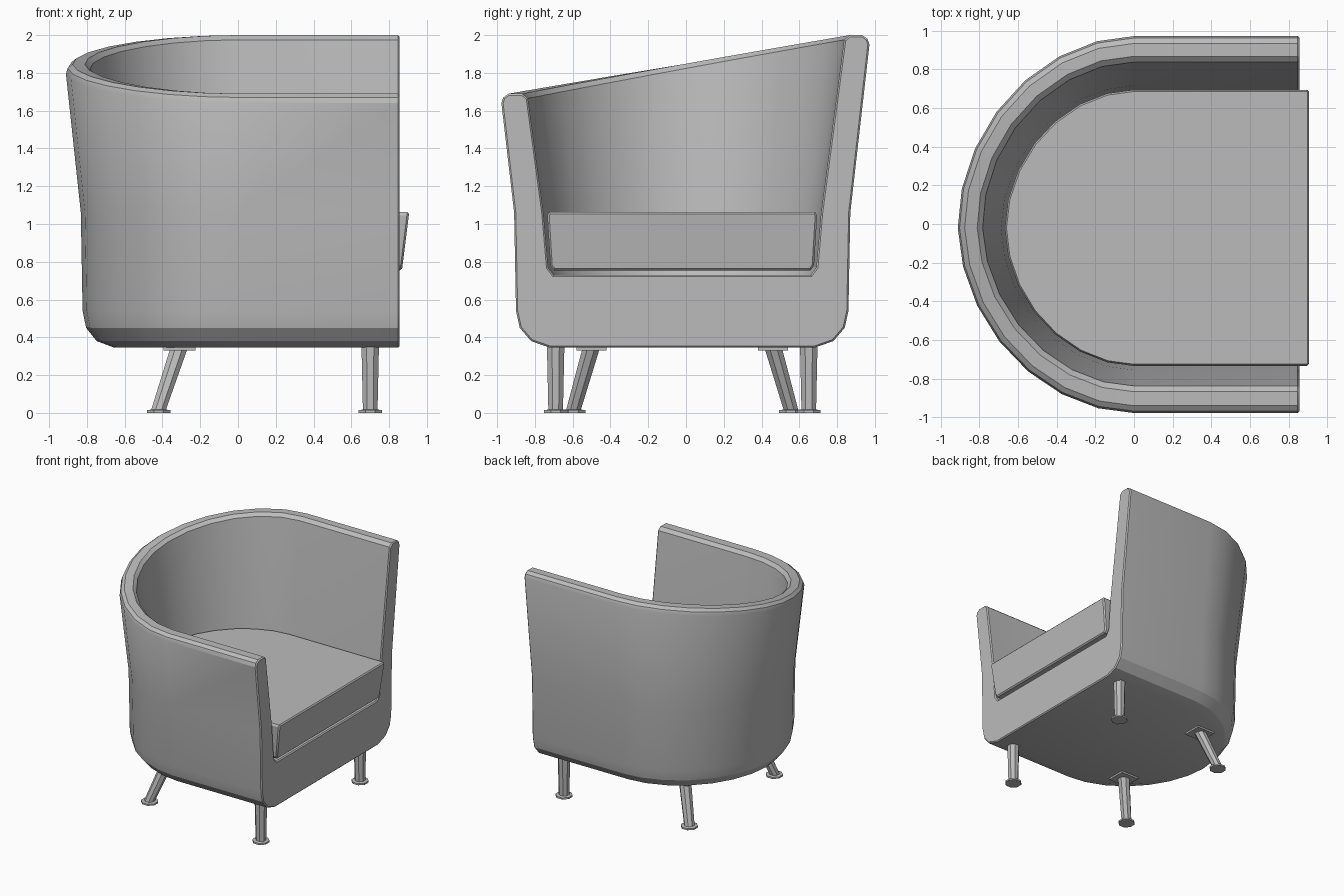
import bpy, bmesh, math
from mathutils import Vector

if "Cube" in bpy.data.objects:
    bpy.data.objects.remove(bpy.data.objects["Cube"], do_unlink=True)

grey = bpy.data.materials.new("grey")
grey.use_nodes = True
grey.diffuse_color = (0.5, 0.5, 0.5, 1)
grey.node_tree.nodes["Principled BSDF"].inputs["Base Color"].default_value = (0.5, 0.5, 0.5, 1)

MID_Y = -0.02      # centre line of the chair
SQUASH = 0.935     # depth of the rounded back relative to its half width
ARC_STEPS = 14


def finish(name, bm, angle):
    bmesh.ops.recalc_face_normals(bm, faces=bm.faces)
    mesh = bpy.data.meshes.new(name)
    bm.to_mesh(mesh)
    bm.free()
    obj = bpy.data.objects.new(name, mesh)
    bpy.context.collection.objects.link(obj)
    mesh.materials.append(grey)
    bpy.ops.object.select_all(action='DESELECT')
    obj.select_set(True)
    bpy.context.view_layer.objects.active = obj
    bpy.ops.object.shade_smooth_by_angle(angle=math.radians(angle))
    return obj


def signed_power(v, p):
    return math.copysign(abs(v) ** p, v)


def stations():
    """Directions round the U, from one front end to the other."""
    dirs = [(0, 1, True)]
    for i in range(ARC_STEPS + 1):
        a = math.pi / 2 + math.pi * i / ARC_STEPS
        c, s = math.cos(a), math.sin(a)
        if abs(c) < 1e-6:
            c = 0
        dirs.append((signed_power(c, 1.05), signed_power(s, 1.05), False))
    return dirs + [(0, -1, True)]


def u_loft(profile, front_x):
    """Loft a (radius, z) profile round the U; returns bmesh and front face."""
    bm = bmesh.new()
    rows = []
    for dx, dy, is_front in stations():
        row = []
        for r, z in profile(dy):
            x = front_x(z) if is_front else dx * r * SQUASH
            row.append(bm.verts.new((x, MID_Y + dy * r, z)))
        rows.append(row)
    for a, b in zip(rows, rows[1:]):
        for i in range(len(a) - 1):
            bm.faces.new((a[i], b[i], b[i + 1], a[i + 1]))
    bm.faces.new([row[0] for row in rows])
    bm.faces.new([row[-1] for row in rows])
    front = bm.faces.new(rows[0] + rows[-1][::-1])
    bmesh.ops.recalc_face_normals(bm, faces=bm.faces)
    return bm, front


# Upholstered shell: floor, flared wall and sloping rounded rim
def shell_profile(dy):
    top = 1.845 + 0.155 * dy

    def outer(z):
        return 0.89 + 0.11 * (z - 1.06)

    def inner(z):
        return 0.735 + 0.13 * (z - 1.06)

    return [(0.70, 0.345), (0.80, 0.38), (0.86, 0.45), (0.88, 0.54),
            (0.89, 1.06), (outer(top) - 0.002, top - 0.05),
            (outer(top) - 0.012, top - 0.02), (outer(top) - 0.04, top),
            (inner(top) + 0.03, top), (inner(top), top - 0.025),
            (inner(1.06), 1.06), (0.71, 0.77), (0.68, 0.73)]


bm, front = u_loft(shell_profile, lambda z: 0.855)
bmesh.ops.bevel(bm, geom=list(front.edges), offset=0.009, segments=1, affect='EDGES')
finish("shell", bm, 25)


# Seat cushion with slanted front
def cushion_profile(dy):
    return [(0.68, 0.755), (0.698, 0.78), (0.714, 1.045), (0.705, 1.063)]


bm, front = u_loft(cushion_profile, lambda z: 0.868 + 0.125 * (z - 0.755))
bmesh.ops.bevel(bm, geom=list(front.edges), offset=0.01, segments=1, affect='EDGES')
finish("cushion", bm, 25)


# Legs: tapered posts on round feet
def leg(name, top, foot):
    bm = bmesh.new()
    levels = [(foot, 0, 0.068), (foot, 0.014, 0.068), (foot, 0.018, 0.042), (top, 0.35, 0.05)]
    rings = []
    for (cx, cy), z, r in levels:
        rings.append([])
        for i in range(8):
            a = math.pi * (i + 0.5) / 4
            rings[-1].append(bm.verts.new((cx + r * math.cos(a), cy + r * math.sin(a), z)))
    for a, b in zip(rings, rings[1:]):
        for i in range(8):
            j = (i + 1) % 8
            bm.faces.new((a[i], a[j], b[j], b[i]))
    bm.faces.new(rings[0])
    bm.faces.new(rings[-1])
    finish(name, bm, 30)


# Mounting plate under the shell, turned to follow the splayed leg
def plate(name, x, y):
    bm = bmesh.new()
    bmesh.ops.create_cube(bm, size=1)
    bmesh.ops.scale(bm, vec=(0.17, 0.16, 0.02), verts=bm.verts)
    bmesh.ops.translate(bm, vec=(x, y, 0.34), verts=bm.verts)
    finish(name, bm, 30)


for side, s in (("left", 1), ("right", -1)):
    leg("front_leg_" + side, (0.70, MID_Y + s * 0.67), (0.70, MID_Y + s * 0.67))
    leg("back_leg_" + side, (-0.31, MID_Y + s * 0.48), (-0.42, MID_Y + s * 0.575))
    plate("back_leg_plate_" + side, -0.31, MID_Y + s * 0.48)
